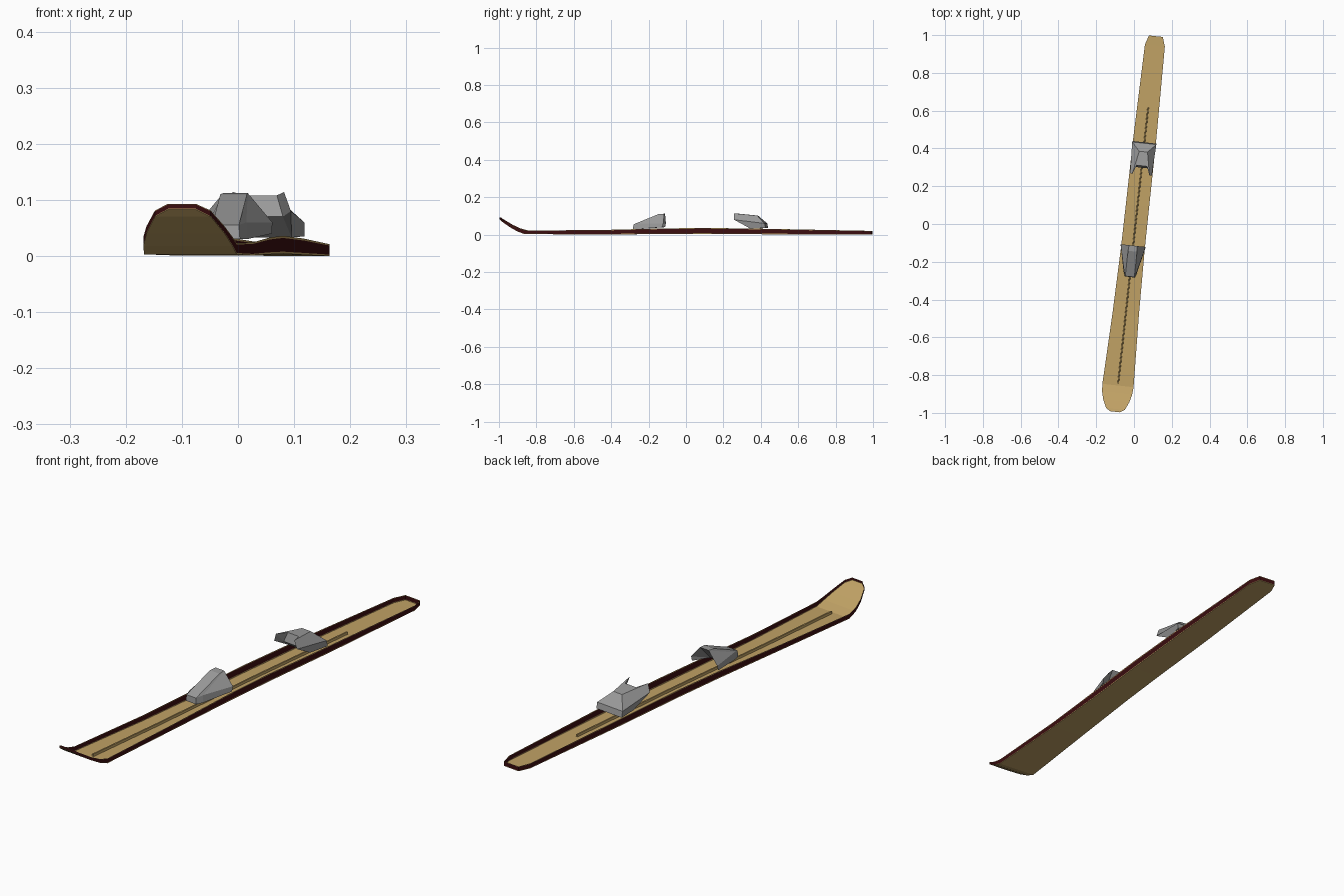
import bpy, bmesh, math
from mathutils import Matrix

if "Cube" in bpy.data.objects:
    bpy.data.objects.remove(bpy.data.objects["Cube"])


def material(name, rgb):
    m = bpy.data.materials.new(name)
    m.use_nodes = True
    m.diffuse_color = (*rgb, 1)
    m.node_tree.nodes["Principled BSDF"].inputs["Base Color"].default_value = (*rgb, 1)
    return m


TAN = material("tan wood", (0.53, 0.36, 0.13))
RED = material("dark red", (0.045, 0.004, 0.005))
GREY = material("grey metal", (0.33, 0.33, 0.33))

# The whole model lies slightly turned on the ground
PLACE = Matrix.Translation((0.008, 0, 0)) @ Matrix.Rotation(math.radians(-6.2), 4, 'Z')


def finish(name, bm, mats, recalc=True):
    if recalc:
        bmesh.ops.recalc_face_normals(bm, faces=bm.faces)
    me = bpy.data.meshes.new(name)
    bm.to_mesh(me)
    bm.free()
    for m in mats:
        me.materials.append(m)
    ob = bpy.data.objects.new(name, me)
    ob.matrix_world = PLACE
    bpy.context.collection.objects.link(ob)
    return ob


# Stations along the ski: y, half width, sole height, wall height
STATIONS = [
    (-1.0, .025, .083, .010), (-.985, .05, .07, .011), (-.94, .07, .04, .013),
    (-.9, .08, .018, .016), (-.86, .083, .003, .02), (-.48, .07, .001, .023),
    (-.13, .063, .003, .03), (.1, .062, .004, .032), (.45, .061, .002, .029),
    (.95, .053, 0, .021), (1.0, .037, 0, .02)]


def sole_height(y):
    for a, b in zip(STATIONS, STATIONS[1:]):
        if a[0] <= y <= b[0]:
            return a[2] + (b[2] - a[2]) * (y - a[0]) / (b[0] - a[0])


# Ski sole: one thin sheet
bm = bmesh.new()
rows = [[bm.verts.new((s * w, y, z)) for s in (-1, 1)] for y, w, z, h in STATIONS]
for a, b in zip(rows, rows[1:]):
    bm.faces.new((a[0], a[1], b[1], b[0]))
finish("ski_sole", bm, [TAN])

# Side wall all around: dark band between two thin tan strips
bm = bmesh.new()
outline = [(w, y, z, h) for y, w, z, h in STATIONS]
outline += [(-w, y, z, h) for y, w, z, h in reversed(STATIONS)]
loops = [[bm.verts.new((x, y, z + h * f)) for x, y, z, h in outline]
         for f in (0, .12, .88, 1)]
n = len(outline)
for level, (lo, hi) in enumerate(zip(loops, loops[1:])):
    for i in range(n):
        j = (i + 1) % n
        f = bm.faces.new((lo[i], lo[j], hi[j], hi[i]))
        f.material_index = 1 if level == 1 else 0
finish("side_wall", bm, [TAN, RED])

# Narrow ridge along the middle of the ski
bm = bmesh.new()
ring = []
for y in (-.85, -.48, -.13, .1, .45, .62):
    z = sole_height(y)
    ring.append([bm.verts.new((x, y, z + dz)) for x, dz in
                 ((-.004, 0), (-.003, .01), (.003, .01), (.004, 0))])
for a, b in zip(ring, ring[1:]):
    for i in range(3):
        bm.faces.new((a[i], a[i + 1], b[i + 1], b[i]))
bm.faces.new(ring[0])
bm.faces.new(ring[-1])
finish("centre_ridge", bm, [TAN])


def binding(name, half, faces, centre_faces):
    """Faces of one half are mirrored; centre faces span both halves."""
    bm = bmesh.new()
    v = {(k, s): bm.verts.new((s * p[0], p[1], p[2]))
         for k, p in half.items() for s in (-1, 1)}
    for f in faces:
        for s in (-1, 1):
            bm.faces.new([v[k, s] for k in f])
    for f in centre_faces:
        bm.faces.new([v[k, 1] for k in f] + [v[k, -1] for k in reversed(f)])
    finish(name, bm, [GREY])


# Toe piece: wedge rising to the back, hollow at its rear
binding("toe_binding", {
    "a": (.026, -.282, .03), "b": (.024, -.28, .055), "c": (.036, -.255, .03),
    "d": (.034, -.25, .06), "e": (.024, -.145, .11), "f": (.022, -.115, .112),
    "g": (.066, -.115, .06), "h": (.066, -.12, .04), "i": (.018, -.17, .05)},
    ["acdb", "bdfe", "dgf", "chgd", "fgi", "ghi", "chi"],
    ["ab", "be", "ef", "fi", "ic", "ca"])

# Heel piece: sloping back plate with two arms reaching forward
binding("heel_binding", {
    "a": (.064, .435, .035), "b": (.064, .43, .06), "c": (.022, .385, .102),
    "d": (.028, .31, .108), "e": (.046, .262, .114), "f": (.058, .265, .08),
    "g": (.04, .30, .07), "h": (.05, .35, .033)},
    ["cde", "cefb", "bfha", "efg", "deg", "gfh"],
    ["ab", "bc", "cd", "dg", "gh", "ha"])
